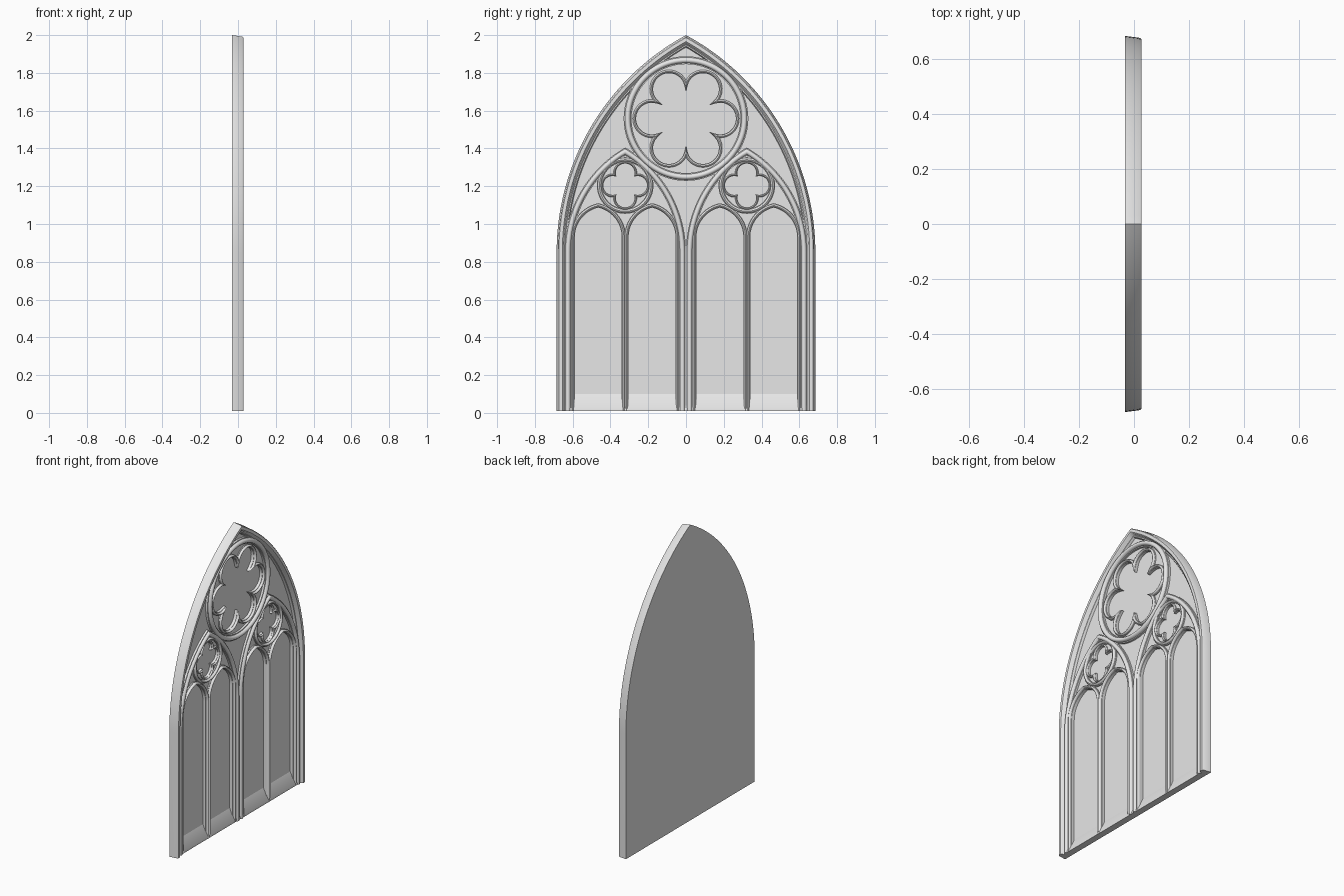
import bpy, bmesh, math
from mathutils import Matrix

if "Cube" in bpy.data.objects:
    bpy.data.objects.remove(bpy.data.objects["Cube"])

BASE, BACK, PANE = 0.01, -0.032, -0.023

stone = bpy.data.materials.new("pale_stone")
stone.diffuse_color = (0.8, 0.8, 0.8, 1)
stone.use_nodes = True
stone.node_tree.nodes["Principled BSDF"].inputs["Base Color"].default_value = stone.diffuse_color


# 2D outlines in (y, z), each as a function of its offset o
def arch(cy, hw, spring, apex, base=BASE, n=24):
    rise = apex - spring
    R = (hw * hw + rise * rise) / (2 * hw)
    def shape(o):
        r, c = R - o, R - hw                      # concentric arcs
        end = math.acos(c / r)
        side = [(r * math.cos(end * i / n) - c, spring + r * math.sin(end * i / n))
                for i in range(n + 1)]
        side = [(hw - o, base)] + side
        return ([(cy + y, z) for y, z in side]
                + [(cy - y, z) for y, z in reversed(side[:-1])])
    return shape


def circle(cy, cz, rad, n=64):
    return lambda o: [(cy + (rad - o) * math.cos(2 * math.pi * i / n),
                       cz + (rad - o) * math.sin(2 * math.pi * i / n)) for i in range(n)]


def foil(cy, cz, lobes, dist, lobe_r, core, n=144):
    def shape(o):
        pts, r = [], lobe_r + o
        step = 2 * math.pi / lobes
        for i in range(n):
            t = 2 * math.pi * i / n
            phi = (t + step / 2) % step - step / 2   # angle from nearest lobe
            q = r * r - (dist * math.sin(phi)) ** 2
            reach = dist * math.cos(phi) + math.sqrt(q) if q > 0 else 0
            reach = max(reach, core + o)
            pts.append((cy + reach * math.cos(t), cz + reach * math.sin(t)))
        return pts
    return shape


def finish(ob):
    ob.data.materials.clear()
    ob.data.materials.append(stone)
    bpy.ops.object.select_all(action='DESELECT')
    ob.select_set(True)
    bpy.context.view_layer.objects.active = ob
    bpy.ops.object.shade_smooth_by_angle(angle=math.radians(40))


def mesh_object(name, bm):
    bmesh.ops.recalc_face_normals(bm, faces=bm.faces)
    me = bpy.data.meshes.new(name)
    bm.to_mesh(me)
    bm.free()
    ob = bpy.data.objects.new(name, me)
    bpy.context.collection.objects.link(ob)
    finish(ob)


# Sweep a closed profile of (offset, x) along an outline
def moulding(name, shape, profile, closed):
    bm = bmesh.new()
    rings = [[bm.verts.new((x, y, z)) for y, z in shape(o)] for o, x in profile]
    m, n = len(rings), len(rings[0])
    for a in range(m):
        p, q = rings[a], rings[(a + 1) % m]
        for i in range(n if closed else n - 1):
            j = (i + 1) % n
            bm.faces.new((p[i], p[j], q[j], q[i]))
    if not closed:
        bm.faces.new([r[0] for r in rings])
        bm.faces.new([r[-1] for r in rings][::-1])
    mesh_object(name, bm)


# Flat plate with holes, between two depths
def plate(name, outlines, x0, x1):
    cu = bpy.data.curves.new(name, 'CURVE')
    cu.dimensions, cu.fill_mode = '2D', 'BOTH'
    cu.extrude = (x1 - x0) / 2
    for pts in outlines:
        sp = cu.splines.new('POLY')
        sp.points.add(len(pts) - 1)
        for p, (y, z) in zip(sp.points, pts):
            p.co = (y, z, 0, 1)
        sp.use_cyclic_u = True
    ob = bpy.data.objects.new(name, cu)
    bpy.context.collection.objects.link(ob)
    ob.matrix_world = Matrix(((0, 0, 1, (x0 + x1) / 2), (1, 0, 0, 0),
                              (0, 1, 0, 0), (0, 0, 0, 1)))
    bpy.ops.object.select_all(action='DESELECT')
    ob.select_set(True)
    bpy.context.view_layer.objects.active = ob
    bpy.ops.object.convert(target='MESH')
    finish(bpy.context.view_layer.objects.active)


# Rounded rib profile: width w, front at x
def rib(w, x, shoulder):
    pts = [(0, PANE - 0.002), (0, shoulder)]
    for i in range(7):
        a = math.pi * (1 - i / 6)
        pts.append((w * (0.5 + 0.36 * math.cos(a)), shoulder + (x - shoulder) * math.sin(a)))
    return pts + [(w, shoulder), (w, PANE - 0.002)]


# Outer frame with a splayed edge and a hollow inside
outer = arch(0, 0.685, 0.85, 2.0, n=40)
moulding("outer_frame", outer,
         [(0, BACK), (0.007, 0.022), (0.012, 0.028), (0.03, 0.028), (0.037, 0.022),
          (0.04, 0.008), (0.045, 0.004), (0.051, 0.005), (0.056, -0.003),
          (0.058, BACK)], False)
plate("back_panel", [outer(0.004)], BACK, PANE)

# Openings in the tracery
rose = foil(0, 1.558, 6, 0.18, 0.084, 0.142)
holes = [rose(0.006)]
for s in (-1, 1):
    cy = 0.322 * s
    small = foil(cy, 1.204, 4, 0.066, 0.05, 0.064)
    holes.append(small(0.004))
    moulding("bay_arch", arch(cy, 0.322, 0.85, 1.405), rib(0.038, 0.02, 0.004), False)
    moulding("quatrefoil_ring", circle(cy, 1.204, 0.15), rib(0.027, 0.012, -0.002), True)
    moulding("quatrefoil_rim", small, rib(0.014, 0.004, -0.006), True)
    for t in (-1, 1):
        ly = cy + 0.1425 * t
        moulding("lancet_arch", arch(ly, 0.147, 0.93, 1.11), rib(0.023, 0.014, -0.002), False)
        holes.append(arch(ly, 0.147, 0.93, 1.11, base=0.03)(0.012))

# Rose window
moulding("rose_ring", circle(0, 1.558, 0.33, 96), rib(0.042, 0.022, 0.004), True)
moulding("rose_rim", rose, rib(0.021, 0.01, -0.004), True)

# Recessed tracery plate between the ribs
plate("tracery_plate", [outer(0.045)] + holes, PANE - 0.001, -0.01)

# Sloping sill under the panes
bm = bmesh.new()
section = [(PANE - 0.002, BASE), (0.012, BASE), (0.012, 0.022), (PANE, 0.1), (PANE - 0.002, 0.1)]
ends = [[bm.verts.new((x, y, z)) for x, z in section] for y in (-0.64, 0.64)]
for i in range(len(section)):
    j = (i + 1) % len(section)
    bm.faces.new((ends[0][i], ends[0][j], ends[1][j], ends[1][i]))
for e in ends:
    bm.faces.new(e)
mesh_object("sill", bm)
